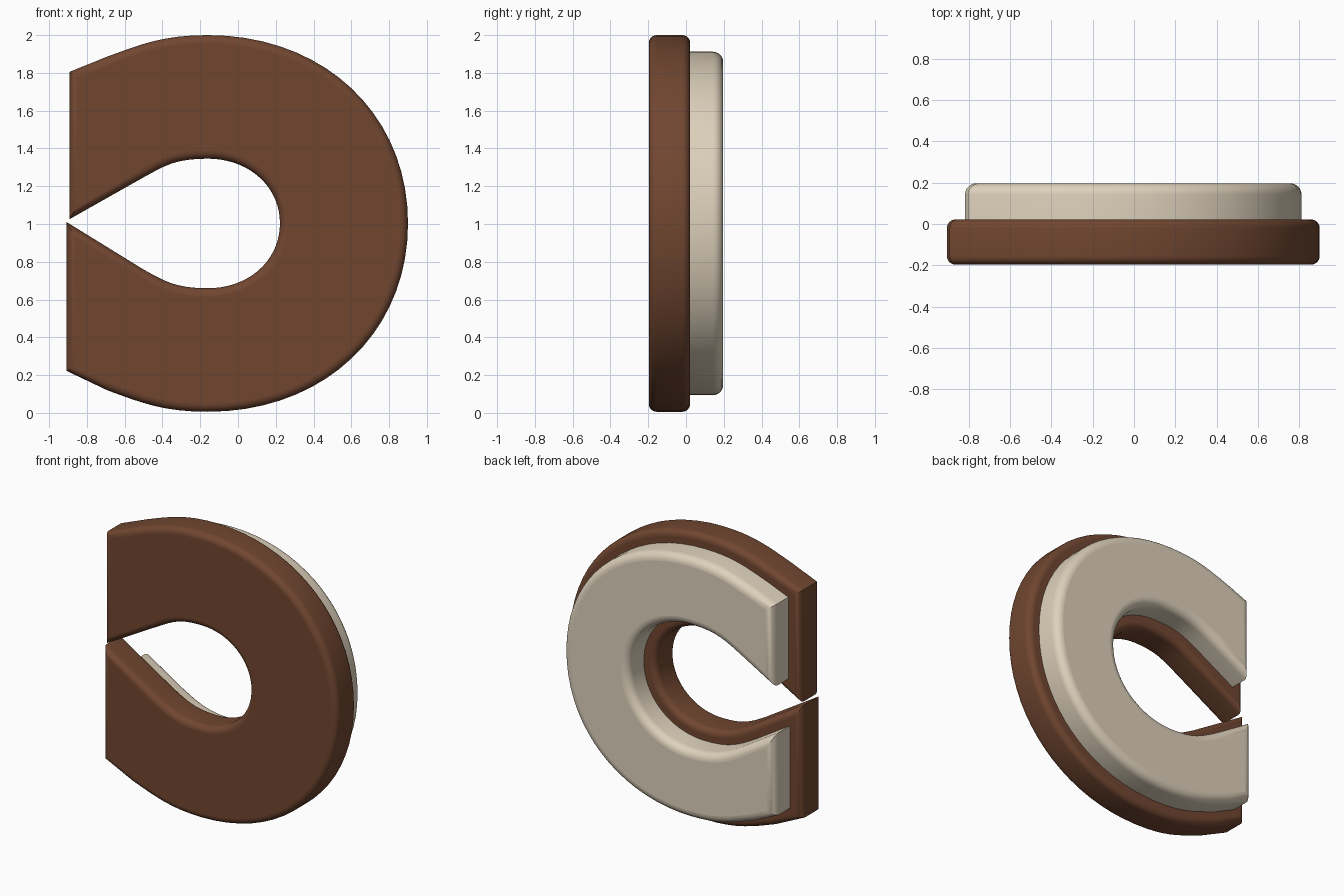
import bpy, bmesh, math
from mathutils import Vector

if "Cube" in bpy.data.objects:
    bpy.data.objects.remove(bpy.data.objects["Cube"])

def material(name, rgb):
    m = bpy.data.materials.new(name)
    m.diffuse_color = (*rgb, 1)
    m.use_nodes = True
    m.node_tree.nodes["Principled BSDF"].inputs["Base Color"].default_value = m.diffuse_color
    return m

brown = material("warm brown", (0.165, 0.062, 0.030))
cream = material("cream", (0.73, 0.64, 0.50))

def bezier(p0, p1, p2, p3, n):
    p0, p1, p2, p3 = map(Vector, (p0, p1, p2, p3))
    return [p0*(1-t)**3 + p1*3*t*(1-t)**2 + p2*3*t*t*(1-t) + p3*t**3
            for t in (i/n for i in range(n+1))]

CZ = 1.003

def half_arm(sign, outer, x_end, rise, run, top, right, k):
    """Corner, flank and quarter arc of one edge; z is relative to the middle."""
    cx = -0.16
    flank, tangent = run
    pts = [Vector((x_end, rise))]
    pts += bezier(flank, tangent, (cx-0.5*(cx-tangent[0])-0.06, top), (cx, top), 8)
    pts += bezier((cx, top), (cx+k*(right-cx), top), (right, k*top), (right, 0), 18)[1:]
    return [Vector((p.x, CZ + sign*p.y)) for p in pts]

# open ring outline: outer edge round the right side, then back along the hole
outer_run = ((-0.69, 0.884), (-0.51, 0.95))
inner_run = ((-0.50, 0.244), (-0.39, 0.304))
out_top = half_arm(1, True, -0.893, 0.802, outer_run, 0.997, 0.90, 0.58)
out_bot = half_arm(-1, True, -0.907, 0.781, outer_run, 0.997, 0.90, 0.58)
in_top = half_arm(1, False, -0.893, 0.022, inner_run, 0.343, 0.222, 0.57)
in_bot = half_arm(-1, False, -0.907, -0.007, inner_run, 0.343, 0.222, 0.57)
outline = out_top + out_bot[-2::-1] + in_bot + in_top[-2::-1]

def inset(pts, d):
    """Mitred inward offset of the clockwise outline."""
    res, n = [], len(pts)
    for i, p in enumerate(pts):
        a = (p - pts[i-1]).normalized()
        b = (pts[(i+1) % n] - p).normalized()
        na, nb = Vector((a.y, -a.x)), Vector((b.y, -b.x))
        res.append(p + (na + nb) * (d / (1 + na.dot(nb))))
    return res

def plate(name, mat, margin, y0, y1, r_front, r_back, seg=6):
    """Extruded outline with rounded rims."""
    levels = []
    if r_front:
        for i in range(seg+1):
            a = math.pi/2 * i/seg
            levels.append((r_front*(1-math.sin(a)), y0 + r_front*(1-math.cos(a))))
    else:
        levels.append((0, y0))
    for i in range(seg+1):
        a = math.pi/2 * i/seg
        levels.append((r_back*(1-math.cos(a)), y1 - r_back*(1-math.sin(a))))
    bm = bmesh.new()
    rings = [[bm.verts.new((p.x, y, p.y)) for p in inset(outline, margin+d)]
             for d, y in levels]
    n = len(outline)
    for lo, hi in zip(rings, rings[1:]):
        for i in range(n):
            j = (i+1) % n
            bm.faces.new((lo[i], lo[j], hi[j], hi[i]))
    bm.faces.new(rings[0][::-1])
    bm.faces.new(rings[-1])
    bmesh.ops.recalc_face_normals(bm, faces=bm.faces)
    me = bpy.data.meshes.new(name)
    bm.to_mesh(me)
    bm.free()
    ob = bpy.data.objects.new(name, me)
    bpy.context.collection.objects.link(ob)
    me.materials.append(mat)
    bpy.ops.object.select_all(action='DESELECT')
    ob.select_set(True)
    bpy.context.view_layer.objects.active = ob
    bpy.ops.object.shade_smooth_by_angle(angle=math.radians(35))
    for f in me.polygons:          # keep the two caps flat
        if len(f.vertices) > 4:
            f.use_smooth = False
    return ob

# front plate and smaller backing plate
plate("front_plate", brown, 0.0, -0.197, 0.022, 0.042, 0.042)
plate("backing_plate", cream, 0.088, -0.03, 0.197, 0, 0.055)
